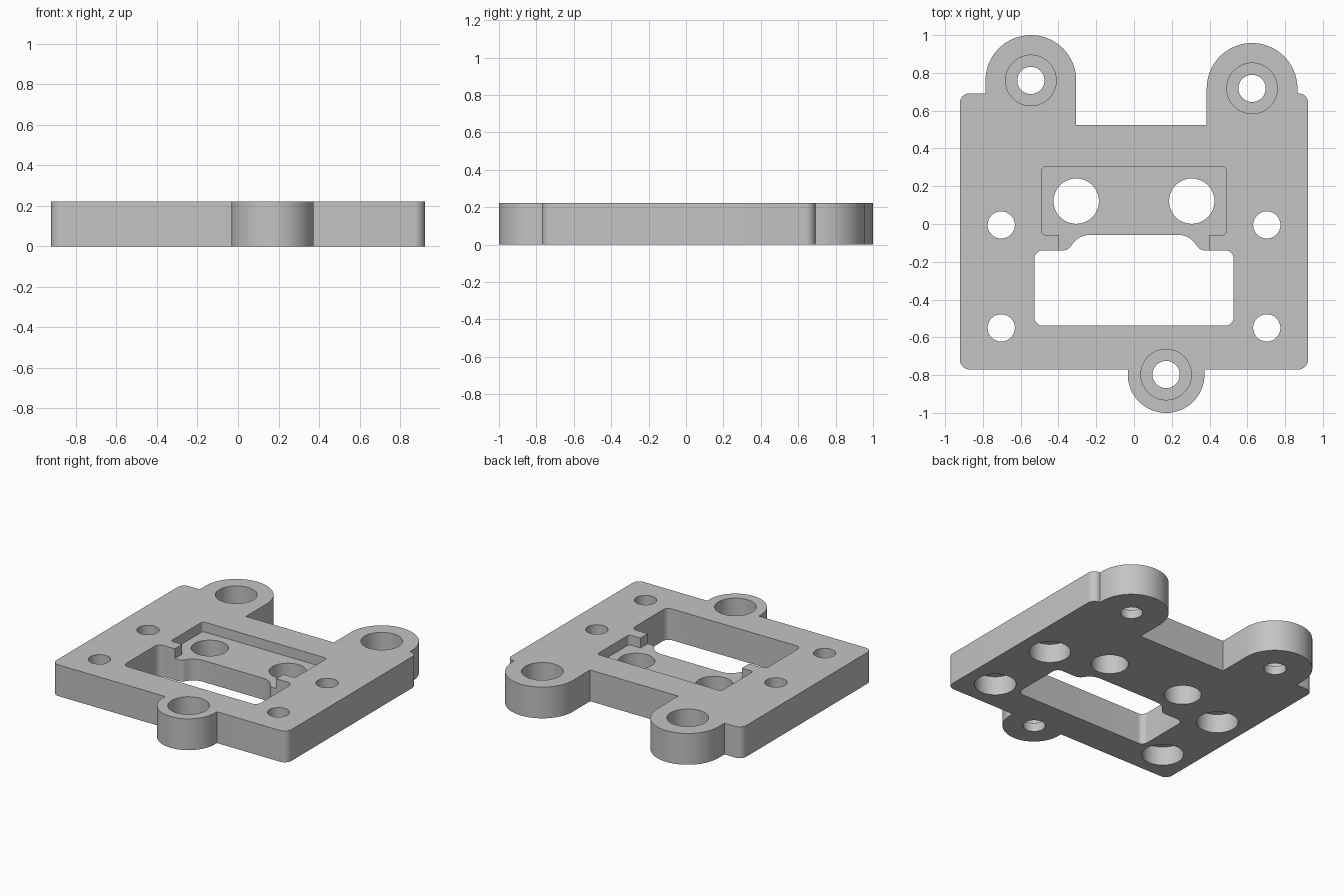
import bpy, bmesh
from math import cos, sin, radians

if "Cube" in bpy.data.objects:
    bpy.data.objects.remove(bpy.data.objects["Cube"])

THICK = 0.222
SCREW, HEAD = 0.072, 0.134        # screw hole and counterbore radii
OVER = 0.05                       # how far cutters poke out of the plate

grey = bpy.data.materials.new("plain grey")
grey.use_nodes = True
colour = (0.55, 0.55, 0.55, 1)
grey.diffuse_color = colour
grey.node_tree.nodes["Principled BSDF"].inputs["Base Color"].default_value = colour


def arc(x, y, r, start, end, steps=12):
    angles = [radians(start + (end - start) * i / steps) for i in range(steps + 1)]
    return [(x + r * cos(a), y + r * sin(a)) for a in angles]


def prism(name, points, low, high):
    """Extrude a closed 2D outline between two heights."""
    bm = bmesh.new()
    base = bm.faces.new([bm.verts.new((x, y, low)) for x, y in points])
    top = bmesh.ops.extrude_face_region(bm, geom=[base])["geom"]
    moved = [v for v in top if isinstance(v, bmesh.types.BMVert)]
    bmesh.ops.translate(bm, verts=moved, vec=(0, 0, high - low))
    bmesh.ops.recalc_face_normals(bm, faces=bm.faces)
    mesh = bpy.data.meshes.new(name)
    bm.to_mesh(mesh)
    bm.free()
    mesh.materials.append(grey)
    obj = bpy.data.objects.new(name, mesh)
    bpy.context.collection.objects.link(obj)
    return obj


def mirrored(half):
    """Complete a left-hand outline with its reflection across x = 0."""
    return half + [(-x, y) for x, y in reversed(half)]


cutters = []


def cut(name, points, low=-OVER, high=THICK + OVER):
    obj = prism(name, points, low, high)
    obj.hide_render = True
    cutters.append(obj)


def hole(name, x, y, r, low=-OVER, high=THICK + OVER):
    cut(name, arc(x, y, r, 0, 360, 64)[:-1], low, high)


# Plate outline with rounded corners and three mounting lugs
W, BACK, FRONT, R = 0.922, 0.692, -0.77, 0.052
LUGS = [(-0.546, 0.76, 0.24), (0.625, 0.718, 0.24), (0.17, -0.797, 0.203)]
(lx, ly, lr), (rx, ry, rr), (fx, fy, fr) = LUGS
NOTCH = 0.525
outline = arc(-W + R, BACK - R, R, 180, 90, 8)
outline += [(lx - lr, BACK)] + arc(lx, ly, lr, 180, 0, 40)
outline += [(lx + lr, NOTCH), (rx - rr, NOTCH)]
outline += arc(rx, ry, rr, 180, 0, 40) + [(rx + rr, BACK)]
outline += arc(W - R, BACK - R, R, 90, 0, 8)
outline += arc(W - R, FRONT + R, R, 0, -90, 8)
outline += [(fx + fr, FRONT)] + arc(fx, fy, fr, 0, -180, 40) + [(fx - fr, FRONT)]
outline += arc(-W + R, FRONT + R, R, -90, -180, 8)
plate = prism("mounting_plate", outline, 0, THICK)

# Window through the plate, its back edge scooped into the pocket floor
window = arc(-0.485, -0.496, 0.042, 270, 180, 8)
window += arc(-0.485, -0.182, 0.042, 180, 90, 8)
window += arc(-0.377, -0.086, 0.054, 270, 330)
window += arc(-0.235, -0.168, 0.11, 150, 90)
cut("window_cutter", mirrored(window))

# Shallow pocket in the top face, opening into the window
pocket = [(-0.398, -0.25), (-0.398, -0.058)]
pocket += arc(-0.468, -0.038, 0.02, 270, 180, 6)
pocket += arc(-0.468, 0.282, 0.02, 180, 90, 6)
cut("pocket_cutter", mirrored(pocket), THICK - 0.07)

# Paired holes: two in the pocket, four screw holes bored from below
for side in (-1, 1):
    hole("pocket_hole_cutter", side * 0.306, 0.121, 0.12)
    for y in (-0.005, -0.55):
        hole("screw_hole_cutter", side * 0.703, y, SCREW)
        hole("screw_bore_cutter", side * 0.703, y, HEAD, high=0.134)

# Lug holes, counterbored from above
for x, y, _ in LUGS:
    hole("lug_hole_cutter", x, y, SCREW)
    hole("lug_bore_cutter", x, y, HEAD, low=THICK - 0.16)

# Apply every cut and discard the cutters
for cutter in cutters:
    mod = plate.modifiers.new(cutter.name, "BOOLEAN")
    mod.operation, mod.solver, mod.object = "DIFFERENCE", "EXACT", cutter
graph = bpy.context.evaluated_depsgraph_get()
finished = bpy.data.meshes.new_from_object(plate.evaluated_get(graph))
plate.modifiers.clear()
plate.data = finished
for cutter in cutters:
    bpy.data.objects.remove(cutter)

# Smooth round walls, crisp edges
for obj in bpy.context.selected_objects:
    obj.select_set(False)
plate.select_set(True)
bpy.context.view_layer.objects.active = plate
bpy.ops.object.shade_smooth_by_angle(angle=radians(30))
